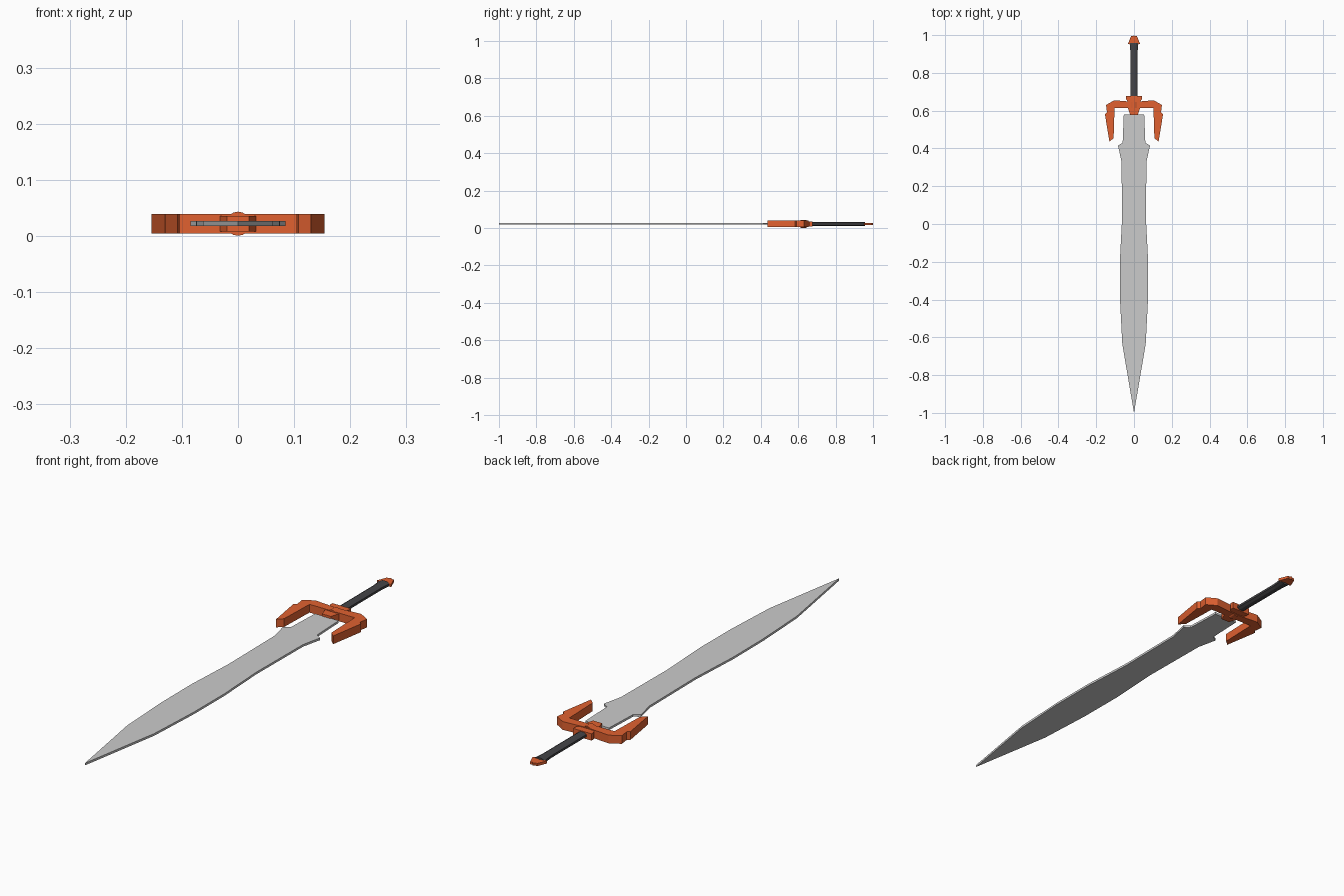
import bpy, bmesh, math

if "Cube" in bpy.data.objects:
    bpy.data.objects.remove(bpy.data.objects["Cube"])

ZC = 0.022  # mid-plane of the sword


def material(name, color):
    m = bpy.data.materials.new(name)
    m.diffuse_color = color
    m.use_nodes = True
    m.node_tree.nodes["Principled BSDF"].inputs["Base Color"].default_value = m.diffuse_color
    return m


ORANGE = material("orange", (0.75, 0.12, 0.03, 1))
DARK = material("dark_grey", (0.06, 0.06, 0.065, 1))


def finish(name, bm, mat):
    bmesh.ops.recalc_face_normals(bm, faces=bm.faces)
    mesh = bpy.data.meshes.new(name)
    bm.to_mesh(mesh)
    bm.free()
    ob = bpy.data.objects.new(name, mesh)
    bpy.context.collection.objects.link(ob)
    if mat:
        mesh.materials.append(mat)
    return ob


def plate(name, half, thick, mat=None):
    """Extrude a left/right symmetric outline (right half, listed end to end)."""
    pts = half + [(-x, y) for x, y in reversed(half) if x > 1e-6]
    bm = bmesh.new()
    face = bm.faces.new([bm.verts.new((x, y, ZC - thick / 2)) for x, y in pts])
    ext = bmesh.ops.extrude_face_region(bm, geom=[face])
    verts = [v for v in ext["geom"] if isinstance(v, bmesh.types.BMVert)]
    bmesh.ops.translate(bm, verts=verts, vec=(0, 0, thick))
    return finish(name, bm, mat)


def loft(name, sections, sides, mat, turn=0.0):
    """Rings of (y, x radius, z radius) joined along the y axis."""
    bm = bmesh.new()
    rings = []
    for y, rx, rz in sections:
        angles = [turn + 2 * math.pi * i / sides for i in range(sides)]
        rings.append([bm.verts.new((rx * math.cos(a), y, ZC + rz * math.sin(a)))
                      for a in angles])
    for a, b in zip(rings, rings[1:]):
        for i in range(sides):
            j = (i + 1) % sides
            bm.faces.new((a[i], a[j], b[j], b[i]))
    bm.faces.new(rings[0])
    bm.faces.new(rings[-1])
    return finish(name, bm, mat)


# Leaf-shaped blade with small shoulders
plate("blade", [(0.054, 0.58), (0.06, 0.43), (0.085, 0.415), (0.078, 0.385),
                (0.066, 0.33), (0.063, 0.03), (0.075, -0.2), (0.074, -0.4),
                (0.062, -0.635), (0, -1.0)], 0.009)

# Cross guard with two claws pointing along the blade
plate("guard", [(0.02, 0.648), (0.105, 0.655), (0.148, 0.63), (0.143, 0.592),
                (0.154, 0.582), (0.13, 0.435), (0.108, 0.455), (0.103, 0.614),
                (0.025, 0.614)], 0.034, ORANGE)

# Collar in the middle of the guard, flared to the grip and tapered to the blade
plate("collar", [(0.042, 0.677), (0.042, 0.66), (0.03, 0.645), (0.032, 0.615),
                 (0.02, 0.577)], 0.028, ORANGE)

# Round ring around the guard centre
loft("guard_ring", [(0.613, 0.0215, 0.0215), (0.645, 0.0215, 0.0215)], 16, ORANGE)

# Grip, slightly wider at the pommel
loft("grip", [(0.66, 0.02, 0.012), (0.905, 0.02, 0.012), (0.957, 0.025, 0.012)],
     8, DARK, math.pi / 8)

# Winged pommel
plate("pommel", [(0, 0.96), (0.016, 0.952), (0.032, 0.954), (0.016, 0.994),
                 (0.006, 0.994), (0, 1.0)], 0.011, ORANGE)
